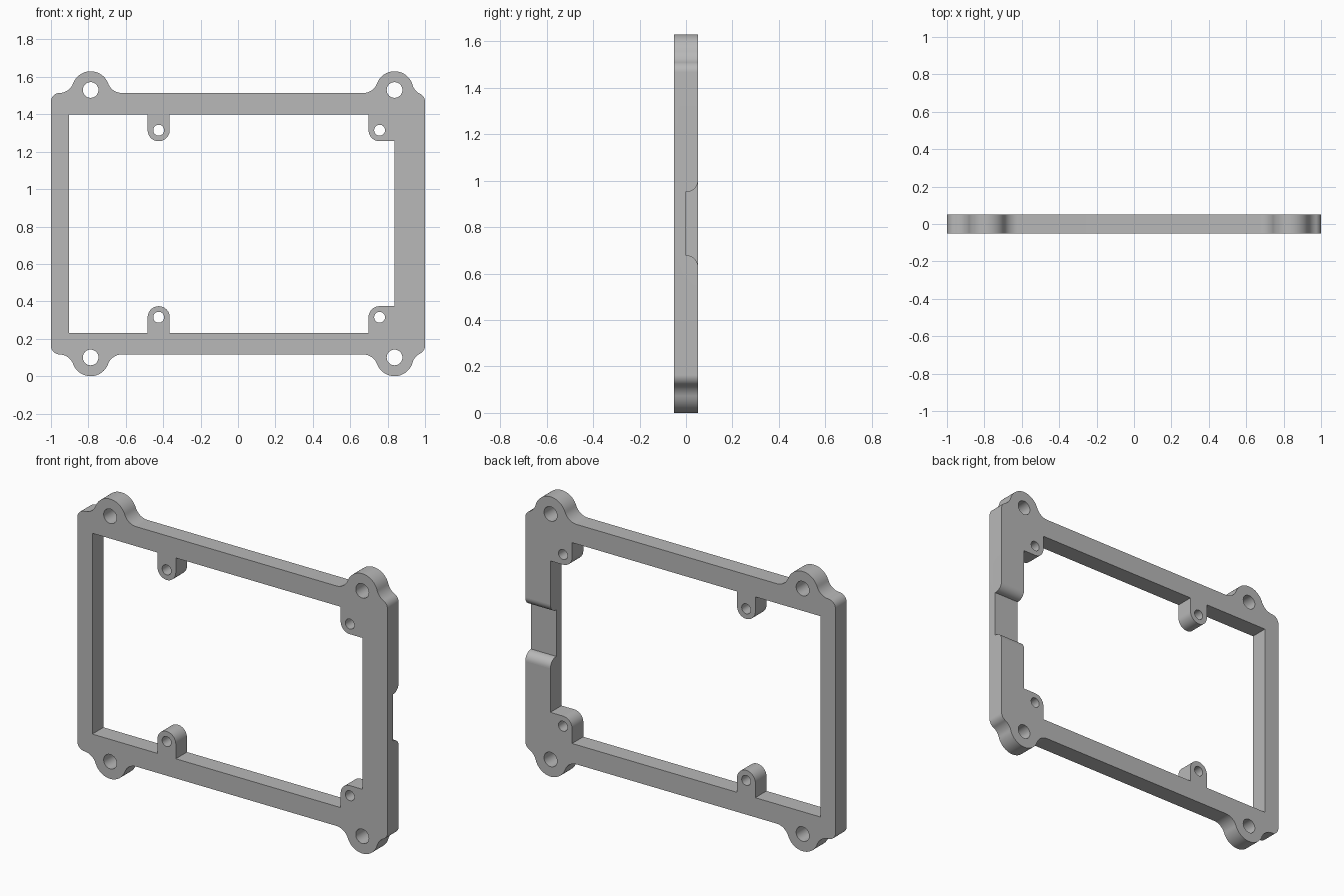
import bpy, bmesh
from math import atan2, cos, sin, sqrt, pi
from mathutils import Matrix, Vector

cube = bpy.data.objects.get("Cube")
if cube:
    bpy.data.objects.remove(cube, do_unlink=True)

MID = 0.815             # height of the horizontal symmetry line
HALF = 0.0515           # half of the plate thickness
TOP = 1.514             # top edge of the frame bar
LUG_Z, LUG_R = 1.53, 0.1
CORNER_R, FILLET_R = 0.047, 0.079
TAB_Z, TAB_R = 1.315, 0.059


def arc(c, r, a, b, n=14):
    return [Vector((c[0] + r * cos(a + (b - a) * i / n),
                    c[1] + r * sin(a + (b - a) * i / n))) for i in range(n + 1)]


def heading(a, b):
    return atan2(b.y - a.y, b.x - a.x)


def mirror_z(points):
    return [Vector((p.x, 2 * MID - p.y)) for p in points]


def lug_corner(offset):
    """Upper left corner: rounded edge, fillet, round lug, fillet to the bar."""
    lug = Vector((-1 + offset, LUG_Z))
    corner = Vector((-1 + CORNER_R, TOP - CORNER_R))
    ra, rb = LUG_R + FILLET_R, CORNER_R + FILLET_R
    d = corner - lug
    along = (ra * ra - rb * rb + d.length_squared) / (2 * d.length)
    u = d.normalized()
    outer = lug + u * along + Vector((u.y, -u.x)) * sqrt(ra * ra - along * along)
    rise = TOP + FILLET_R - LUG_Z
    inner = lug + Vector((sqrt(ra * ra - rise * rise), rise))
    return (arc(corner, CORNER_R, pi, heading(corner, outer))
            + arc(outer, FILLET_R, heading(outer, corner), heading(outer, lug))[1:]
            + arc(lug, LUG_R, heading(lug, outer), heading(lug, inner), 28)[1:]
            + arc(inner, FILLET_R, heading(inner, lug), -pi / 2)[1:])


def extrude(name, loops, half, matrix):
    """Filled outline with holes, extruded into a closed solid."""
    curve = bpy.data.curves.new(name, 'CURVE')
    curve.dimensions, curve.fill_mode, curve.extrude = '2D', 'BOTH', half
    for loop in loops:
        spline = curve.splines.new('POLY')
        spline.points.add(len(loop) - 1)
        for point, p in zip(spline.points, loop):
            point.co = (p[0], p[1], 0, 1)
        spline.use_cyclic_u = True
    obj = bpy.data.objects.new(name, curve)
    bpy.context.collection.objects.link(obj)
    bpy.ops.object.select_all(action='DESELECT')
    obj.select_set(True)
    bpy.context.view_layer.objects.active = obj
    bpy.ops.object.convert(target='MESH')
    obj = bpy.context.view_layer.objects.active
    bm = bmesh.new()
    bm.from_mesh(obj.data)
    bmesh.ops.transform(bm, matrix=matrix, verts=bm.verts)
    bmesh.ops.remove_doubles(bm, verts=bm.verts, dist=0.0001)
    bmesh.ops.recalc_face_normals(bm, faces=bm.faces)
    bm.to_mesh(obj.data)
    bm.free()
    return obj


# Outer outline with four lugs
right = [Vector((-p.x, p.y)) for p in reversed(lug_corner(0.163))]
upper = lug_corner(0.212) + right
outline = upper + mirror_z(reversed(upper))

# Window with four screw tabs
tabs = (-0.424, 0.757)
upper = [Vector((-0.903, 1.4)), Vector((tabs[0] - TAB_R, 1.4))]
upper += arc((tabs[0], TAB_Z), TAB_R, pi, 2 * pi, 24)
upper += [Vector((tabs[0] + TAB_R, 1.4)), Vector((tabs[1] - TAB_R, 1.4))]
upper += arc((tabs[1], TAB_Z), TAB_R, pi, 1.5 * pi)
upper += [Vector((0.838, TAB_Z - TAB_R))]
window = upper + mirror_z(reversed(upper))

# Bolt holes in the lugs and screw holes in the tabs
holes = []
for x, z, r in ((-0.788, LUG_Z, 0.042), (0.837, LUG_Z, 0.042),
                (tabs[0], TAB_Z, 0.029), (tabs[1], TAB_Z, 0.029)):
    ring = arc((x, z), r, 0, 2 * pi, 32)[:-1]
    holes += [ring, mirror_z(ring)]

frame = extrude("mounting_frame", [outline, window] + holes, HALF,
                Matrix.Rotation(pi / 2, 4, 'X'))

# Round-shouldered notch across the back of the left bar
floor, r = -0.003, 0.05
notch = [Vector((floor, MID + 0.136))]
notch += arc((HALF - r, MID + 0.136 + r), r, -pi / 2, 0)
notch += [Vector((HALF + 0.05, MID + 0.136 + r))]
notch += mirror_z(reversed(notch))
to_side = Matrix(((0, 0, 1, 0.95), (1, 0, 0, 0), (0, 1, 0, 0), (0, 0, 0, 1)))
cutter = extrude("notch_cutter", [notch], 0.14, to_side)
cutter.hide_render = True

bpy.ops.object.select_all(action='DESELECT')
frame.select_set(True)
bpy.context.view_layer.objects.active = frame
cut = frame.modifiers.new("notch", 'BOOLEAN')
cut.operation, cut.solver, cut.object = 'DIFFERENCE', 'EXACT', cutter
bpy.ops.object.modifier_apply(modifier=cut.name)
bpy.data.objects.remove(cutter, do_unlink=True)

# Single grey finish
grey = bpy.data.materials.new("plain_grey")
grey.use_nodes = True
colour = (0.48, 0.48, 0.48, 1)
grey.diffuse_color = colour
grey.node_tree.nodes["Principled BSDF"].inputs["Base Color"].default_value = colour
frame.data.materials.clear()
frame.data.materials.append(grey)
bpy.ops.object.shade_smooth_by_angle(angle=pi / 6)
